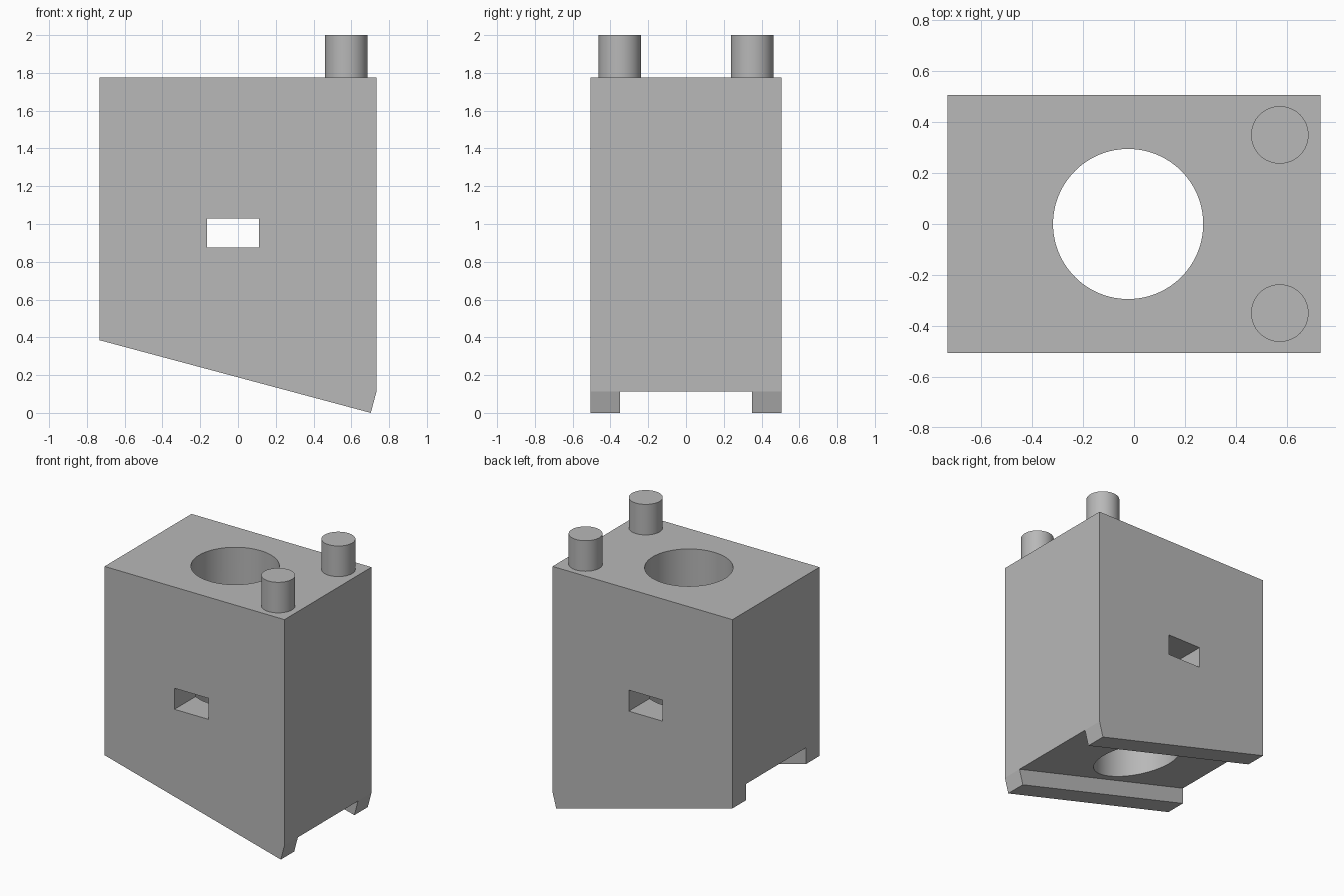
import bpy
import bmesh
import math
from mathutils import Vector

if "Cube" in bpy.data.objects:
    bpy.data.objects.remove(bpy.data.objects["Cube"], do_unlink=True)

HALF_X, HALF_Y, TOP = 0.733, 0.506, 1.775
SLOPE = math.tan(math.radians(15))
RAIL_TOP = 0.112      # channel floor height at the low end
RAIL_INNER = 0.35
HOLE_X = -0.023

grey = bpy.data.materials.new("plain_grey")
grey.use_nodes = True
colour = (0.48, 0.48, 0.48, 1)
grey.diffuse_color = colour
grey.node_tree.nodes["Principled BSDF"].inputs["Base Color"].default_value = colour


def prism(name, profile, half_y):
    """Extrude an x-z profile symmetrically along y."""
    bm = bmesh.new()
    face = bm.faces.new([bm.verts.new((x, -half_y, z)) for x, z in profile])
    ext = bmesh.ops.extrude_face_region(bm, geom=[face])
    verts = [g for g in ext["geom"] if isinstance(g, bmesh.types.BMVert)]
    bmesh.ops.translate(bm, verts=verts, vec=Vector((0, 2 * half_y, 0)))
    bmesh.ops.recalc_face_normals(bm, faces=bm.faces)
    mesh = bpy.data.meshes.new(name)
    bm.to_mesh(mesh)
    bm.free()
    mesh.materials.append(grey)
    obj = bpy.data.objects.new(name, mesh)
    bpy.context.collection.objects.link(obj)
    return obj


def cylinder(name, x, y, radius, z0, z1, sides):
    bpy.ops.mesh.primitive_cylinder_add(vertices=sides, radius=radius, depth=z1 - z0,
                                        location=(x, y, (z0 + z1) / 2))
    obj = bpy.context.object
    obj.name = name
    obj.data.materials.append(grey)
    return obj


def smooth(obj):
    bpy.ops.object.select_all(action="DESELECT")
    obj.select_set(True)
    bpy.context.view_layer.objects.active = obj
    bpy.ops.object.shade_smooth_by_angle(angle=math.radians(30))


def cut(obj, cutter):
    mod = obj.modifiers.new("cut", "BOOLEAN")
    mod.operation, mod.solver, mod.object = "DIFFERENCE", "EXACT", cutter
    bpy.context.view_layer.objects.active = obj
    bpy.ops.object.modifier_apply(modifier=mod.name)
    bpy.data.objects.remove(cutter, do_unlink=True)


# Block with sloping underside; the low end is cut square to the slope
toe_x = HALF_X - RAIL_TOP * SLOPE
heel_z = (toe_x + HALF_X) * SLOPE
body = prism("body", [(-HALF_X, heel_z), (toe_x, 0), (HALF_X, RAIL_TOP),
                      (HALF_X, TOP), (-HALF_X, TOP)], HALF_Y)

# Channel between the two bottom rails, parallel to the slope
far = 1.0
floor_far = RAIL_TOP + (HALF_X + far) * SLOPE
floor_near = RAIL_TOP - (far - HALF_X) * SLOPE
cut(body, prism("channel_cutter", [(-far, floor_far), (-far, -1), (far, -1),
                                   (far, floor_near)], RAIL_INNER))

# Vertical bore and crosswise rectangular slot
cut(body, cylinder("bore_cutter", HOLE_X, 0, 0.295, -0.5, 2.5, 96))
cut(body, prism("slot_cutter", [(-0.163, 0.875), (0.112, 0.875),
                                (0.112, 1.03), (-0.163, 1.03)], 1))
smooth(body)

# Locating pegs on top
for side, name in ((-1, "front_peg"), (1, "back_peg")):
    smooth(cylinder(name, 0.573, side * 0.35, 0.113, TOP, 2.0, 64))
